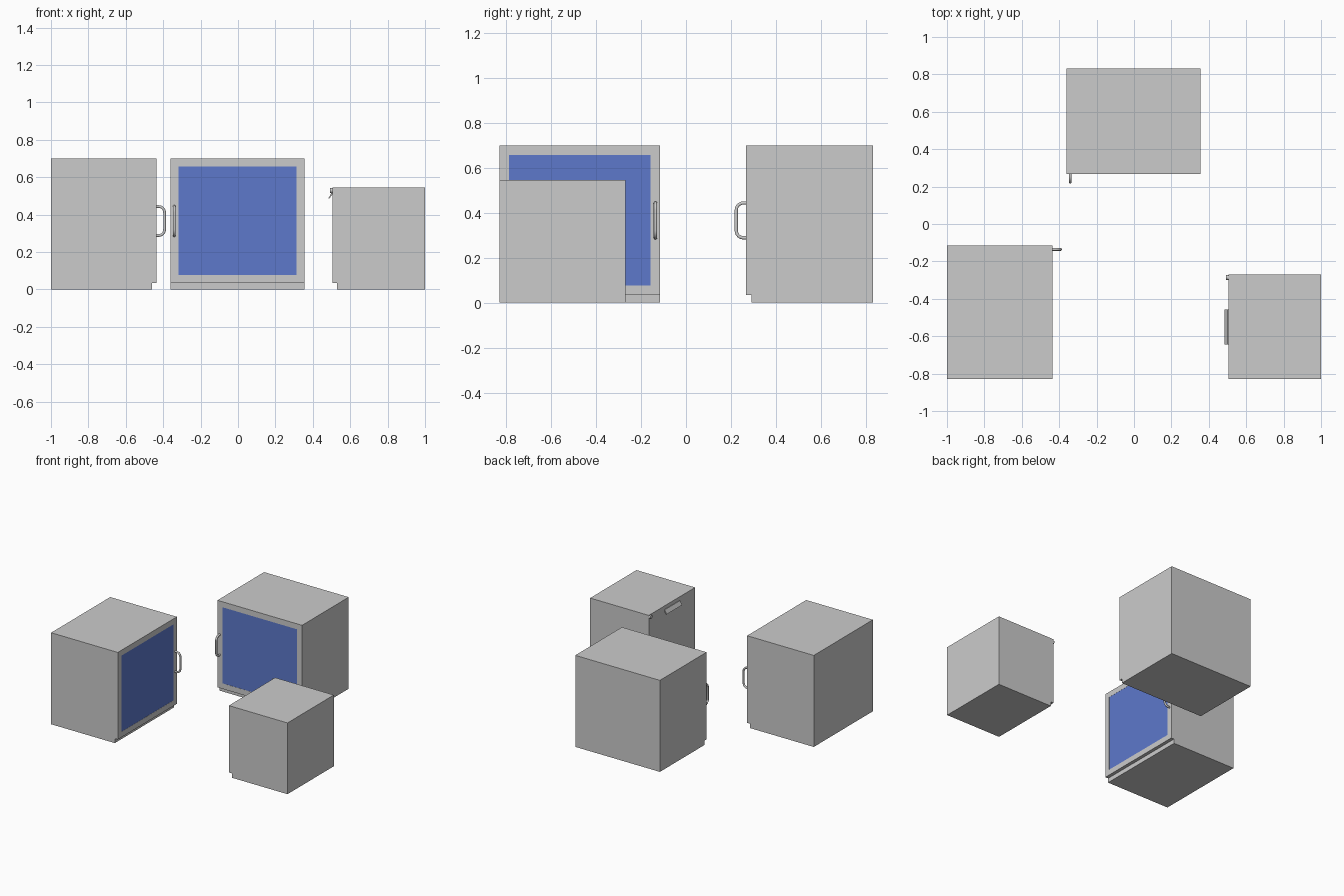
import bpy, bmesh
from math import radians, sin, cos, pi
from mathutils import Matrix, Vector

if "Cube" in bpy.data.objects:
    bpy.data.objects.remove(bpy.data.objects["Cube"])

DOOR_T = 0.025      # door thickness, also toe-kick setback
KICK_H = 0.034

glass_mat = bpy.data.materials.new("blue_glass")
glass_mat.diffuse_color = (0.11, 0.19, 0.6, 1)
glass_mat.use_nodes = True
glass_mat.node_tree.nodes["Principled BSDF"].inputs["Base Color"].default_value = glass_mat.diffuse_color


def add_mesh(name, bm, place, mat=None):
    bmesh.ops.recalc_face_normals(bm, faces=bm.faces)
    me = bpy.data.meshes.new(name)
    bm.to_mesh(me)
    bm.free()
    ob = bpy.data.objects.new(name, me)
    bpy.context.collection.objects.link(ob)
    ob.matrix_world = place
    if mat:
        me.materials.append(mat)
    return ob


def box(name, lo, hi, place, mat=None):
    bm = bmesh.new()
    lo, hi = Vector(lo), Vector(hi)
    bmesh.ops.create_cube(bm, size=1, matrix=Matrix.Translation((lo + hi) / 2)
                          @ Matrix.Diagonal((*(hi - lo), 1)))
    return add_mesh(name, bm, place, mat)


def door_frame(name, w, z0, z1, rim, place):
    """Rectangular ring, open in the middle for the glass."""
    bm = bmesh.new()
    rings = []
    for y, m in ((0, 0), (0, rim), (DOOR_T, rim), (DOOR_T, 0)):
        a, b, c = w / 2 - m, z0 + m, z1 - m
        rings.append([bm.verts.new(p) for p in
                      ((-a, y, b), (a, y, b), (a, y, c), (-a, y, c))])
    for k in range(4):
        r, s = rings[k], rings[(k + 1) % 4]
        for i in range(4):
            j = (i + 1) % 4
            bm.faces.new((r[i], r[j], s[j], s[i]))
    return add_mesh(name, bm, place)


def bow_handle(name, x, z0, z1, reach, place):
    """Round bar bent into a C shape with soft corners."""
    rad, bend, n = 0.0075, 0.032, 6
    y, lo, hi = -reach + rad, z0 + rad, z1 - rad
    pts = [(x, 0.003, lo)]
    for i in range(n + 1):
        t = i / n * pi / 2
        pts.append((x, y + bend - bend * sin(t), lo + bend - bend * cos(t)))
    pts += [(x, py, lo + hi - pz) for _, py, pz in reversed(pts)]
    cu = bpy.data.curves.new(name, 'CURVE')
    cu.dimensions = '3D'
    cu.bevel_depth, cu.bevel_resolution, cu.use_fill_caps = rad, 3, True
    sp = cu.splines.new('POLY')
    sp.points.add(len(pts) - 1)
    for p, co in zip(sp.points, pts):
        p.co = (*co, 1)
        p.radius = 1
    sp.use_smooth = True
    ob = bpy.data.objects.new(name, cu)
    bpy.context.collection.objects.link(ob)
    ob.matrix_world = place
    return ob


def carcass(name, w, d, h, place):
    box(name + "_body", (-w / 2, DOOR_T, 0), (w / 2, d, h), place)


def glass_cabinet(name, w, d, h, side, place):
    carcass(name, w, d, h, place)
    door_frame(name + "_door_frame", w, KICK_H, h, 0.042, place)
    a = w / 2 - 0.042
    box(name + "_door_glass", (-a, 0.001, KICK_H + 0.042),
        (a, DOOR_T - 0.002, h - 0.042), place, glass_mat)
    bow_handle(name + "_handle", side * (w / 2 - 0.02), 0.281, 0.451, 0.051, place)


def solid_cabinet(name, w, d, h, place):
    carcass(name, w, d, h, place)
    box(name + "_door", (-w / 2, 0, KICK_H), (w / 2, DOOR_T, h), place)
    # sloping lip pull
    bm = bmesh.new()
    prof = ((0.002, 0.517), (-0.004, 0.517), (-0.021, 0.487),
            (-0.017, 0.484), (0.002, 0.510))
    f = bm.faces.new([bm.verts.new((-0.093, y, z)) for y, z in prof])
    ext = bmesh.ops.extrude_face_region(bm, geom=[f], use_keep_orig=True)
    bmesh.ops.translate(bm, vec=(0.186, 0, 0), verts=[
        v for v in ext["geom"] if isinstance(v, bmesh.types.BMVert)])
    add_mesh(name + "_lip_pull", bm, place)
    # round lock near the top corner
    bm = bmesh.new()
    bmesh.ops.create_cone(bm, cap_ends=True, segments=24, radius1=0.013,
                          radius2=0.013, depth=0.012,
                          matrix=Matrix.Translation((-w / 2 + 0.016, -0.005, h - 0.016))
                          @ Matrix.Rotation(radians(90), 4, 'X'))
    lock = add_mesh(name + "_lock", bm, place)
    for p in lock.data.polygons:
        p.use_smooth = len(p.vertices) == 4
    lock.data.update()
    for e in lock.data.edges:
        e.use_edge_sharp = any(set(e.vertices) <= set(p.vertices)
                               for p in lock.data.polygons if len(p.vertices) > 4)


def spot(x, y, turn):
    return Matrix.Translation((x, y, 0)) @ Matrix.Rotation(radians(turn), 4, 'Z')


glass_cabinet("back_cabinet", 0.716, 0.564, 0.70, -1, spot(-0.003, 0.267, 0))
glass_cabinet("left_cabinet", 0.714, 0.564, 0.70, 1, spot(-0.436, -0.473, 90))
solid_cabinet("right_cabinet", 0.56, 0.496, 0.545, spot(0.504, -0.55, -90))
